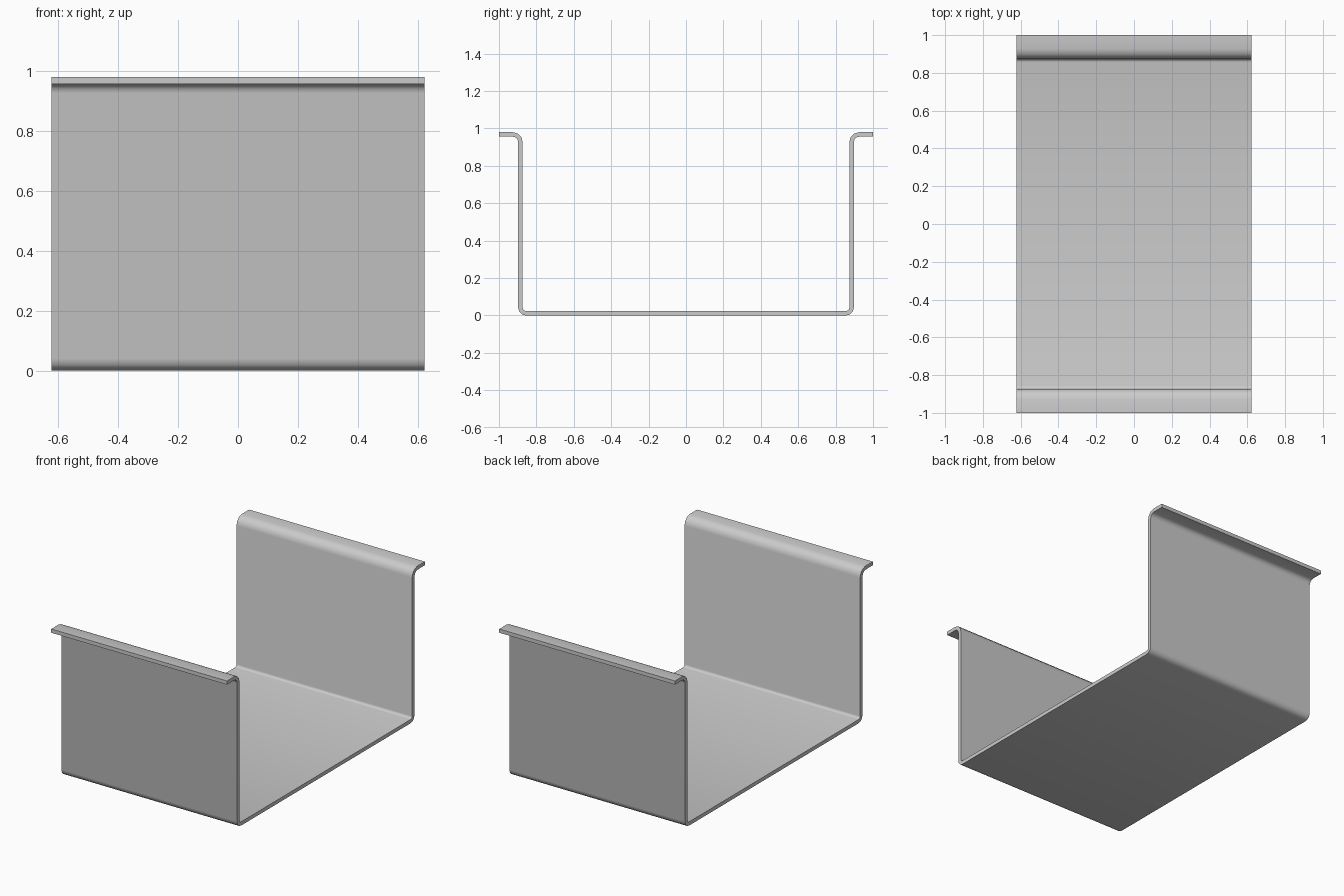
import bpy, bmesh
from math import cos, sin, radians

if "Cube" in bpy.data.objects:
    bpy.data.objects.remove(bpy.data.objects["Cube"])

HALF_X = 0.622      # half length of the channel
T = 0.024           # sheet thickness
IN, OUT = 0.873, 0.873 + T   # inner and outer wall faces
TOP = 0.98
SEG = 3


def bend(cy, cz, r, a0, a1):
    """Points along a bend arc in the y-z plane."""
    return [(cy + r * cos(radians(a0 + (a1 - a0) * i / SEG)),
             cz + r * sin(radians(a0 + (a1 - a0) * i / SEG))) for i in range(SEG + 1)]


# Right half of the cross-section: upper/inner side and lower/outer side
rb, rt = 0.016, 0.03    # inside radii of the bottom and top bends
cb = (IN - rb, T + rb)
ct = (OUT + rt, TOP - T - rt)
inner = bend(*cb, rb, -90, 0) + bend(*ct, rt + T, 180, 90) + [(1.0, TOP)]
outer = bend(*cb, rb + T, -90, 0) + bend(*ct, rt, 180, 90) + [(1.0, TOP - T)]


def full(side):
    return [(-y, z) for y, z in reversed(side)] + side


# Sheet: strip of quads through the whole section, extruded along x
bm = bmesh.new()
a = [bm.verts.new((-HALF_X, y, z)) for y, z in full(inner)]
b = [bm.verts.new((-HALF_X, y, z)) for y, z in full(outer)]
faces = [bm.faces.new((a[i], a[i + 1], b[i + 1], b[i])) for i in range(len(a) - 1)]
ext = bmesh.ops.extrude_face_region(bm, geom=faces, use_keep_orig=True)
moved = [g for g in ext["geom"] if isinstance(g, bmesh.types.BMVert)]
bmesh.ops.translate(bm, verts=moved, vec=(2 * HALF_X, 0, 0))
bmesh.ops.recalc_face_normals(bm, faces=bm.faces)

mesh = bpy.data.meshes.new("folded_channel")
bm.to_mesh(mesh)
bm.free()
channel = bpy.data.objects.new("folded_channel", mesh)
bpy.context.collection.objects.link(channel)

# Smooth bends, crisp sheet edges
bpy.context.view_layer.objects.active = channel
channel.select_set(True)
bpy.ops.object.shade_smooth_by_angle(angle=radians(40))
